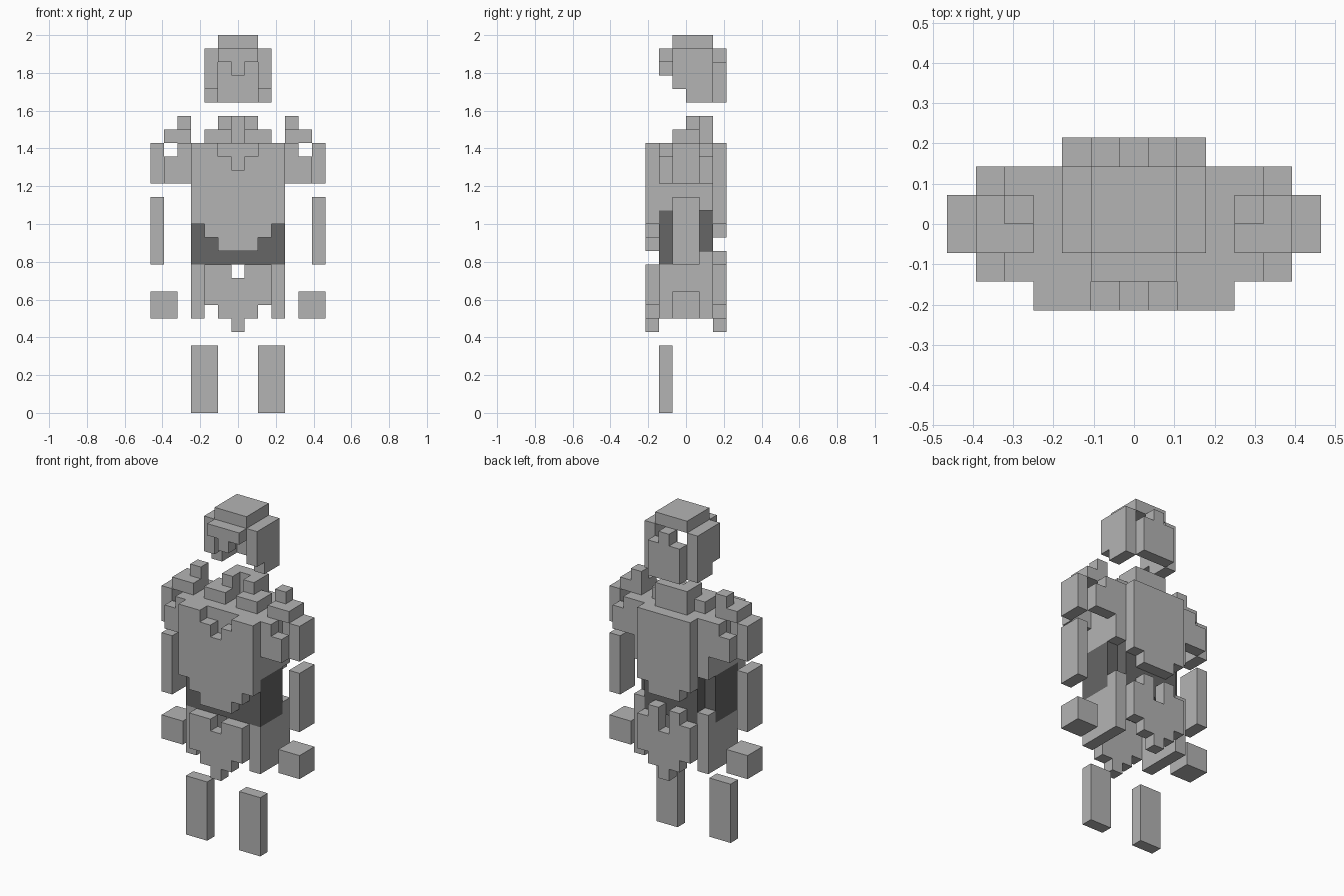
import bpy, bmesh
from mathutils import Matrix, Vector

if "Cube" in bpy.data.objects:
    bpy.data.objects.remove(bpy.data.objects["Cube"], do_unlink=True)

U = 2 / 28  # edge length of one block


def material(name, value):
    m = bpy.data.materials.new(name)
    col = (value, value, value, 1)
    m.diffuse_color = col
    m.use_nodes = True
    bsdf = next(n for n in m.node_tree.nodes if n.type == 'BSDF_PRINCIPLED')
    bsdf.inputs["Base Color"].default_value = col
    return m


STEEL = material("steel grey", 0.456)
CLOTH = material("dark cloth", 0.133)


def part(name, boxes, mat=STEEL, side=1):
    """Boxes are (x0, x1, y0, y1, z0, z1) in blocks; side=-1 mirrors in x."""
    bm = bmesh.new()
    for x0, x1, y0, y1, z0, z1 in boxes:
        if side < 0:
            x0, x1 = -x1, -x0
        centre = Vector((x0 + x1, y0 + y1, z0 + z1)) * U / 2
        size = Vector((x1 - x0, y1 - y0, z1 - z0)) * U
        bmesh.ops.create_cube(bm, size=1, matrix=Matrix.Translation(centre) @ Matrix.Diagonal(size).to_4x4())
    me = bpy.data.meshes.new(name)
    bm.to_mesh(me)
    bm.free()
    me.materials.append(mat)
    ob = bpy.data.objects.new(name, me)
    bpy.context.collection.objects.link(ob)
    return ob


def pair(name, boxes, mat=STEEL):
    for label, side in (("left", 1), ("right", -1)):
        part(f"{label}_{name}", boxes, mat, side)


def both(x0, x1, *rest):
    """The same box on both sides of one part."""
    return [(x0, x1, *rest), (-x1, -x0, *rest)]


# Helmet shell
part("helmet_crown", [(-1.5, 1.5, -1, 2, 27, 28)])
part("helmet_brow", [(-1.5, 1.5, -2, -1, 26, 27), (-.5, .5, -2, -1, 25, 26)])
part("helmet_back", [(-1.5, 1.5, 2, 3, 23, 26), (-.5, .5, 2, 3, 26, 27)])
pair("helmet_cheek", [(1.5, 2.5, -1, 0, 24, 27), (1.5, 2.5, 0, 2, 23, 27)])

# Collar
part("collar_back", [(-1.5, 1.5, 1, 2, 20, 22)])
pair("collar_side", [(.5, 2.5, -1, 1, 20, 21), (.5, 1.5, 0, 1, 21, 22)])

# Torso with stepped chest and back plates
part("torso", [(-3.5, 3.5, -2, 2, 15, 20)])
part("chest_plate", [(-.5, .5, -3, -2, 12, 18)]
     + both(.5, 1.5, -3, -2, 12, 19)
     + both(1.5, 2.5, -3, -2, 13, 20)
     + both(2.5, 3.5, -3, -2, 14, 20))
part("back_plate", [(-1.5, 1.5, 2, 3, 13, 20)] + both(1.5, 2.5, 2, 3, 14, 20))

# Dark waist
part("waist", [(-3.5, 3.5, -2, 1, 11, 15), (-2.5, 2.5, 1, 2, 11, 15)], CLOTH)

# Hollow shoulder guards
pair("shoulder_guard", [
    (5.5, 6.5, -1, 1, 17, 20),
    (3.5, 4.5, -2, -1, 17, 20), (4.5, 5.5, -2, -1, 17, 19),
    (3.5, 4.5, 1, 2, 17, 20), (4.5, 5.5, 1, 2, 17, 19),
    (3.5, 5.5, -1, 1, 20, 21), (3.5, 4.5, 0, 1, 21, 22)])

# Arms
pair("forearm_plate", [(5.5, 6.5, -1, 1, 11, 16)])
pair("gauntlet", [(4.5, 6.5, -1, 1, 7, 9)])

# Skirt plates
part("front_skirt", [(-.5, .5, -3, -2, 6, 10)]
     + both(.5, 1.5, -3, -2, 7, 11)
     + both(1.5, 2.5, -3, -2, 8, 11))
part("back_skirt", [(-.5, .5, 2, 3, 6, 10)]
     + both(.5, 1.5, 2, 3, 7, 12)
     + both(1.5, 2.5, 2, 3, 8, 11))
pair("hip_plate", [(2.5, 3.5, -2, 2, 7, 11), (2.5, 3.5, 1, 2, 11, 12)])

# Shin plates
pair("shin_plate", [(1.5, 3.5, -2, -1, 0, 5)])
